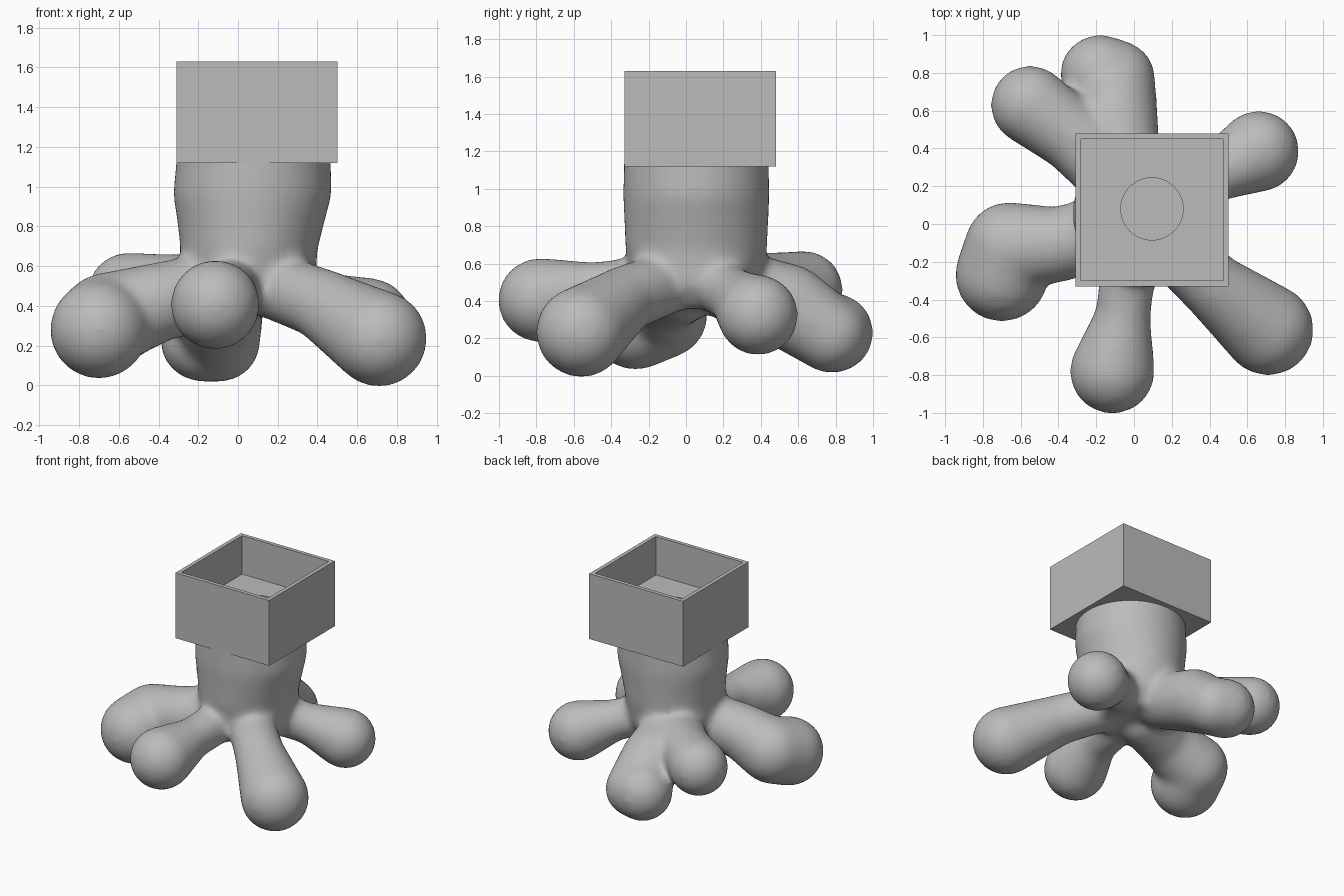
import bpy, bmesh
from mathutils import Vector, Matrix

old = bpy.data.objects.get("Cube")
if old:
    bpy.data.objects.remove(old, do_unlink=True)

grey = bpy.data.materials.new("plain grey")
grey.use_nodes = True
GREY = (0.5, 0.5, 0.5, 1)
grey.diffuse_color = GREY
grey.node_tree.nodes["Principled BSDF"].inputs["Base Color"].default_value = GREY


def make_object(name, bm):
    mesh = bpy.data.meshes.new(name)
    bm.to_mesh(mesh)
    bm.free()
    mesh.materials.append(grey)
    obj = bpy.data.objects.new(name, mesh)
    bpy.context.collection.objects.link(obj)
    return obj


def add_limb(bm, points, steps=7):
    """Chain of overlapping spheres through (x, y, z, radius) points."""
    for a, b in zip(points, points[1:]):
        a, b = Vector(a), Vector(b)
        for i in range(steps + 1):
            t = i / steps
            x, y, z, r = a.lerp(b, t * t * (3 - 2 * t) * 0.5 + t * 0.5)
            bmesh.ops.create_icosphere(bm, subdivisions=3, radius=r,
                                       matrix=Matrix.Translation((x, y, z)))


def add_trunk(bm, rings, sides=48):
    """Loft of ellipses given as (z, centre x, radius x, radius y)."""
    loops = []
    for z, cx, rx, ry in rings:
        m = Matrix.Translation((cx, 0.055, z)) @ Matrix.Diagonal((rx, ry, 1, 1))
        loops.append(bmesh.ops.create_circle(bm, segments=sides, radius=1, matrix=m)["verts"])
    for lo, hi in zip(loops, loops[1:]):
        for i in range(sides):
            j = (i + 1) % sides
            bm.faces.new((lo[i], lo[j], hi[j], hi[i]))
    bm.faces.new(loops[0][::-1])
    bm.faces.new(loops[-1])


# Organic base: trunk with six bulbous roots, fused and smoothed
bm = bmesh.new()
add_trunk(bm, [(0.36, 0.05, 0.25, 0.25), (0.48, 0.05, 0.34, 0.34),
               (0.68, 0.055, 0.345, 0.38), (0.82, 0.065, 0.37, 0.385),
               (0.96, 0.073, 0.4, 0.392), (1.12, 0.078, 0.39, 0.388),
               (1.25, 0.08, 0.385, 0.385)])
roots = [
    # front corner, low
    [(0.18, -0.1, 0.5, 0.17), (0.42, -0.33, 0.41, 0.18), (0.71, -0.56, 0.235, 0.245)],
    # front, raised
    [(-0.02, -0.15, 0.5, 0.15), (-0.06, -0.5, 0.46, 0.15), (-0.115, -0.78, 0.405, 0.228)],
    # broad side root
    [(-0.1, -0.02, 0.48, 0.2), (-0.4, -0.11, 0.42, 0.2), (-0.66, -0.12, 0.33, 0.24),
     (-0.7, -0.27, 0.28, 0.25)],
    # back, low and wide
    [(-0.05, 0.25, 0.48, 0.2), (-0.1, 0.55, 0.37, 0.23), (-0.09, 0.77, 0.22, 0.205),
     (-0.18, 0.79, 0.23, 0.215)],
    # back branch, raised
    [(-0.1, 0.25, 0.48, 0.19), (-0.32, 0.46, 0.47, 0.19), (-0.55, 0.63, 0.46, 0.212)],
    # small back corner root
    [(0.2, 0.14, 0.5, 0.15), (0.44, 0.27, 0.42, 0.15), (0.66, 0.385, 0.325, 0.218)],
]
for points in roots:
    add_limb(bm, points)
bmesh.ops.recalc_face_normals(bm, faces=bm.faces)
base = make_object("root_base", bm)
remesh = base.modifiers.new("fuse", "REMESH")
remesh.mode = "VOXEL"
remesh.voxel_size = 0.02
remesh.use_smooth_shade = True
smooth = base.modifiers.new("soften", "SMOOTH")
smooth.factor = 0.5
smooth.iterations = 28


def box(name, low, high):
    bm = bmesh.new()
    low, high = Vector(low), Vector(high)
    bmesh.ops.create_cube(bm, size=1, matrix=Matrix.Translation((low + high) / 2)
                          @ Matrix.Diagonal((*(high - low), 1)))
    return make_object(name, bm)


# Open square planter with a round drain hole
planter = box("square_planter", (-0.31, -0.33, 1.12), (0.5, 0.48, 1.63))
hollow = box("planter_hollow_cutter", (-0.28, -0.3, 1.33), (0.47, 0.45, 1.8))
bm = bmesh.new()
bmesh.ops.create_cone(bm, cap_ends=True, segments=64, radius1=0.165, radius2=0.165,
                      depth=0.6, matrix=Matrix.Translation((0.095, 0.08, 1.3)))
drain = make_object("drain_hole_cutter", bm)
for cutter in (hollow, drain):
    cut = planter.modifiers.new(cutter.name, "BOOLEAN")
    cut.operation = "DIFFERENCE"
    cut.solver = "EXACT"
    cut.object = cutter

# Bake the modifiers and drop the cutters
for obj in (base, planter):
    bpy.context.view_layer.update()
    graph = bpy.context.evaluated_depsgraph_get()
    baked = bpy.data.meshes.new_from_object(obj.evaluated_get(graph))
    obj.modifiers.clear()
    obj.data = baked
for cutter in (hollow, drain):
    bpy.data.objects.remove(cutter, do_unlink=True)
for poly in base.data.polygons:
    poly.use_smooth = True
